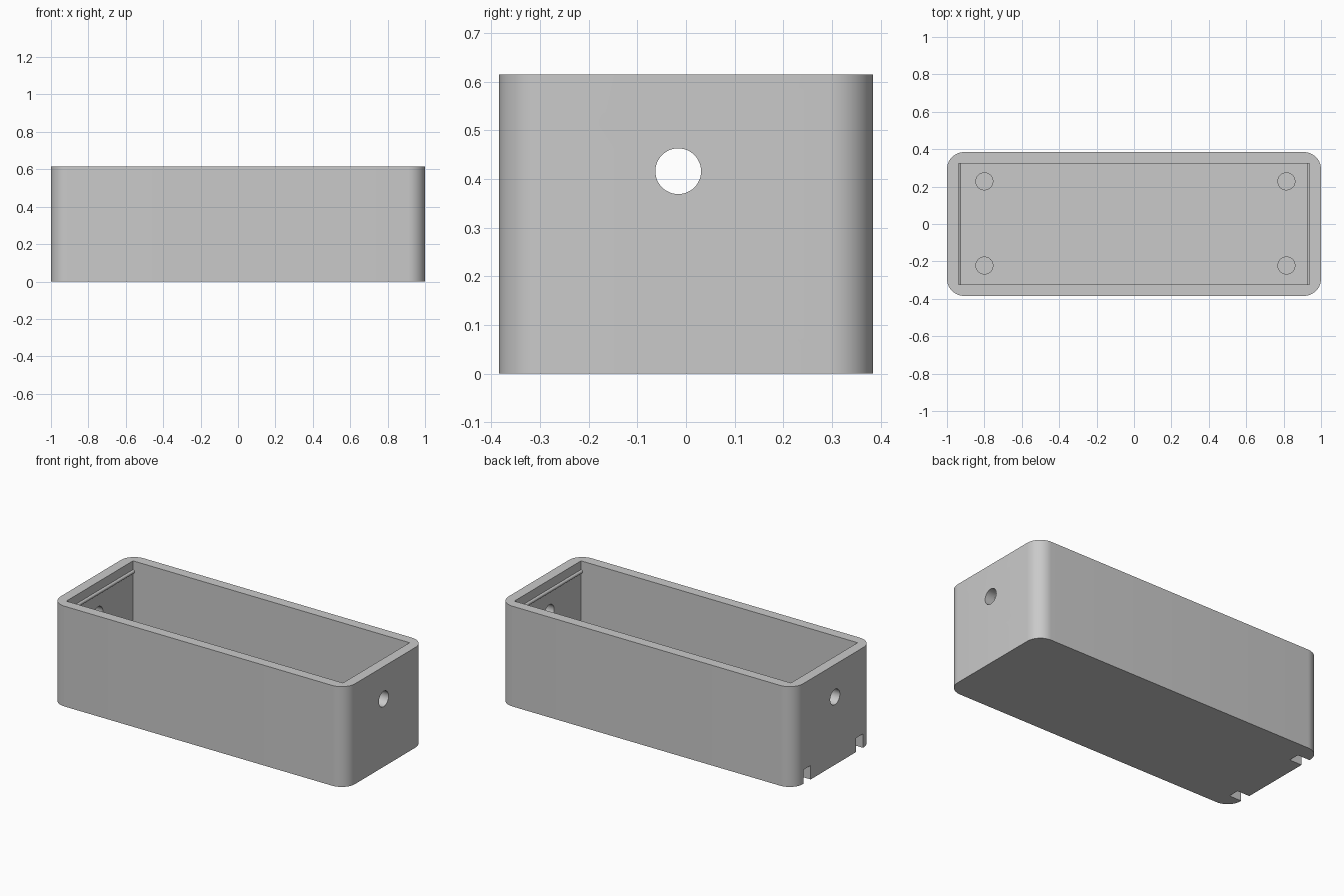
import bpy, bmesh, math
from mathutils import Matrix, Vector

old = bpy.data.objects.get("Cube")
if old:
    bpy.data.objects.remove(old, do_unlink=True)

GREY = (0.59, 0.59, 0.59, 1)
mat = bpy.data.materials.new("grey plastic")
mat.use_nodes = True
mat.diffuse_color = GREY
mat.node_tree.nodes["Principled BSDF"].inputs["Base Color"].default_value = GREY

LENGTH, WIDTH, HEIGHT = 2.0, 0.769, 0.615
CORNER, WALL, FLOOR = 0.092, 0.0615, 0.14
IN_X, IN_Y = LENGTH / 2 - WALL, WIDTH / 2 - WALL   # cavity half sizes


def finish(name, bm):
    mesh = bpy.data.meshes.new(name)
    bm.to_mesh(mesh)
    bm.free()
    mesh.materials.append(mat)
    ob = bpy.data.objects.new(name, mesh)
    bpy.context.collection.objects.link(ob)
    return ob


def box(name, low, high):
    low, high = Vector(low), Vector(high)
    bm = bmesh.new()
    bmesh.ops.create_cube(bm, size=1, matrix=Matrix.Translation((low + high) / 2)
                          @ Matrix.Diagonal((*(high - low), 1)))
    return finish(name, bm)


def cylinder(name, centre, radius, depth, axis="Z", sides=48):
    turn = {"X": Matrix.Rotation(math.pi / 2, 4, "Y"),
            "Y": Matrix.Rotation(math.pi / 2, 4, "X"), "Z": Matrix()}[axis]
    bm = bmesh.new()
    bmesh.ops.create_cone(bm, cap_ends=True, segments=sides, radius1=radius,
                          radius2=radius, depth=depth,
                          matrix=Matrix.Translation(centre) @ turn)
    return finish(name, bm)


def activate(ob):
    bpy.ops.object.select_all(action="DESELECT")
    ob.select_set(True)
    bpy.context.view_layer.objects.active = ob


def smooth(ob):
    activate(ob)
    bpy.ops.object.shade_smooth_by_angle(angle=math.radians(30))


def cut(ob, cutter):
    activate(ob)
    mod = ob.modifiers.new("cut", "BOOLEAN")
    mod.operation, mod.solver, mod.object = "DIFFERENCE", "EXACT", cutter
    bpy.ops.object.modifier_apply(modifier=mod.name)
    bpy.data.objects.remove(cutter, do_unlink=True)


# Case body: block with rounded upright edges
case = box("case_body", (-LENGTH / 2, -WIDTH / 2, 0), (LENGTH / 2, WIDTH / 2, HEIGHT))
bm = bmesh.new()
bm.from_mesh(case.data)
upright = [e for e in bm.edges if abs(e.verts[0].co.z - e.verts[1].co.z) > 0.1]
bmesh.ops.bevel(bm, geom=upright, offset=CORNER, segments=12, profile=0.5, affect="EDGES")
bm.to_mesh(case.data)
bm.free()

# Square-cornered cavity
cut(case, box("cavity_cutter", (-IN_X, -IN_Y, FLOOR), (IN_X, IN_Y, HEIGHT + 0.1)))

# Round opening through both end walls
cut(case, cylinder("opening_cutter", (0, -0.016, 0.416), 0.047, 2.4, "X"))

# Two blind slots under one end
for y in (-0.254, 0.254):
    cut(case, box("slot_cutter", (-1.1, y - 0.034, -0.1), (-0.917, y + 0.034, 0.086)))
smooth(case)

# Snap ridges inside the end walls
for name, x in (("right_snap_ridge", -IN_X), ("left_snap_ridge", IN_X)):
    smooth(cylinder(name, (x, 0, 0.55), 0.011, 2 * IN_Y + 0.01, "Y", 24))

# Standoffs on the floor
for x in (-0.8, 0.815):
    for y in (-0.222, 0.228):
        name = ("front" if y < 0 else "back") + ("_right" if x < 0 else "_left") + "_standoff"
        smooth(cylinder(name, (x, y, FLOOR + 0.025), 0.048, 0.07))
